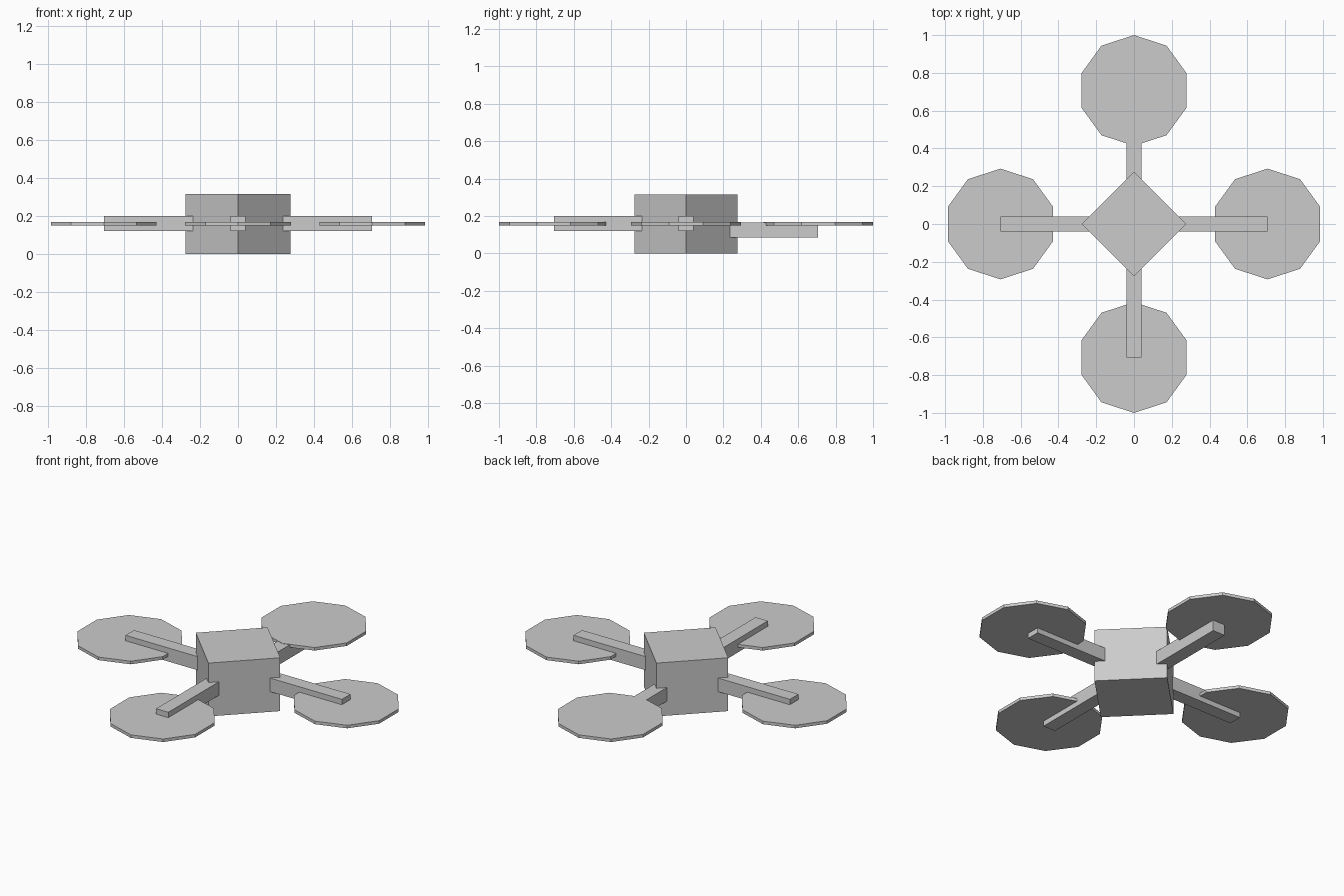
import bpy
from math import pi, sin, cos

cube = bpy.data.objects.get("Cube")
if cube:
    bpy.data.objects.remove(cube, do_unlink=True)

grey = bpy.data.materials.new("light_grey")
grey.use_nodes = True
colour = (0.6, 0.6, 0.6, 1)
grey.diffuse_color = colour
grey.node_tree.nodes["Principled BSDF"].inputs["Base Color"].default_value = colour

REACH = 0.707        # distance from centre to each rotor hub
ROTOR_RADIUS = 0.293
BODY_HEIGHT = 0.315
MID = BODY_HEIGHT / 2


def finish(name):
    obj = bpy.context.object
    obj.name = name
    obj.data.materials.clear()
    obj.data.materials.append(grey)
    return obj


def prism(name, sides, radius, depth, location, turn=0):
    bpy.ops.mesh.primitive_cylinder_add(vertices=sides, radius=radius, depth=depth,
                                        location=location, rotation=(0, 0, turn))
    return finish(name)


def box(name, size, location, turn):
    bpy.ops.mesh.primitive_cube_add(size=1, location=location, rotation=(0, 0, turn))
    bpy.context.object.scale = size
    return finish(name)


# Square body standing corner-forward
prism("body", 4, 0.276, BODY_HEIGHT, (0, 0, MID))

# Four arms, each carrying a ten-sided rotor disc; the back arm hangs lower
for i, side in enumerate(("left", "back", "right", "front")):
    angle = i * pi / 2
    dx, dy = cos(angle), sin(angle)
    arm_z = 0.126 if side == "back" else 0.16
    inner = 0.1
    middle = (inner + REACH) / 2
    box(side + "_arm", (REACH - inner, 0.08, 0.08),
        (dx * middle, dy * middle, arm_z), angle)
    prism(side + "_rotor", 10, ROTOR_RADIUS, 0.018,
          (dx * REACH, dy * REACH, 0.159))
